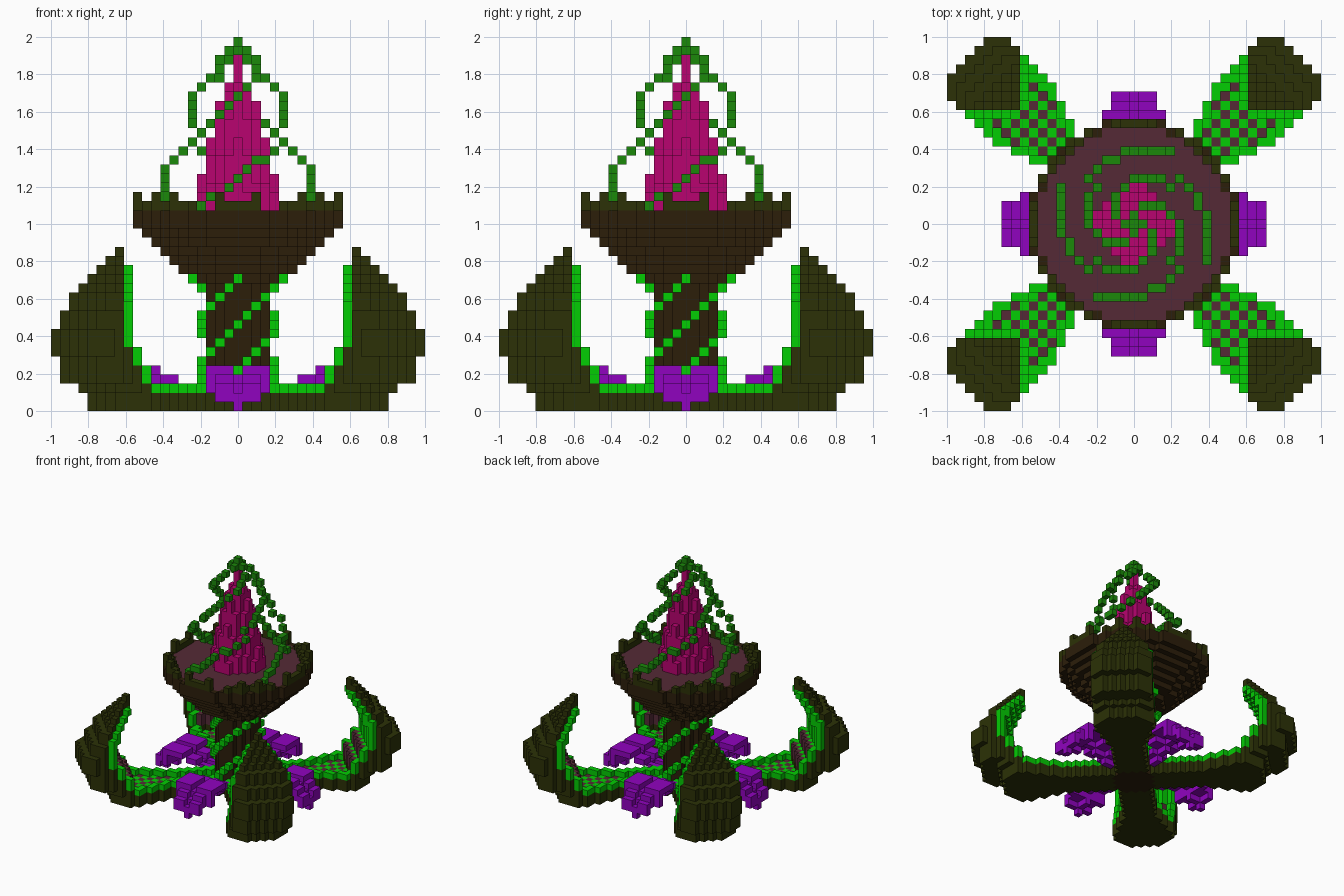
import bpy
import bmesh
import math
from mathutils import Vector

if "Cube" in bpy.data.objects:
    bpy.data.objects.remove(bpy.data.objects["Cube"], do_unlink=True)

UNIT = 2 / 41  # edge of one block


def material(name, rgb):
    m = bpy.data.materials.new(name)
    m.diffuse_color = (*rgb, 1)
    m.use_nodes = True
    bsdf = m.node_tree.nodes["Principled BSDF"]
    bsdf.inputs["Base Color"].default_value = (*rgb, 1)
    bsdf.inputs["Specular IOR Level"].default_value = 0
    return m


BROWN = material("dark brown", (.025, .013, .003))
OLIVE = material("dark olive", (.025, .031, .002))
LIME = material("bright green", (.001, .61, .001))
VINE = material("vine green", (.011, .25, .003))
PINK = material("magenta", (.48, .001, .16))
PURPLE = material("purple", (.28, .001, .52))
MAUVE = material("mauve", (.09, .023, .037))

AXES = [Vector(v) for v in ((1, 0, 0), (0, 1, 0), (0, 0, 1))]


def block_object(name, cells):
    """Turn a {(x, y, z): material} grid into a mesh of its outer block faces."""
    bm = bmesh.new()
    mats = list(dict.fromkeys(cells.values()))
    for cell, mat in cells.items():
        centre = Vector(cell) + AXES[2] / 2
        for i, axis in enumerate(AXES):
            u, v = AXES[(i + 1) % 3] / 2, AXES[(i + 2) % 3] / 2
            for side in (1, -1):
                n = axis * side
                if tuple(int(c) for c in Vector(cell) + n) in cells:
                    continue
                mid = centre + n / 2
                ring = [mid - u - v, mid + u - v, mid + u + v, mid - u + v][::side]
                face = bm.faces.new([bm.verts.new(p * UNIT) for p in ring])
                face.material_index = mats.index(mat)
    bmesh.ops.remove_doubles(bm, verts=bm.verts[:], dist=UNIT / 100)
    mesh = bpy.data.meshes.new(name)
    bm.to_mesh(mesh)
    bm.free()
    for m in mats:
        mesh.materials.append(m)
    obj = bpy.data.objects.new(name, mesh)
    bpy.context.collection.objects.link(obj)
    return obj


def disc(r):
    """Grid cells of a filled circle."""
    return {(x, y) for x in range(-r, r + 1) for y in range(-r, r + 1)
            if x * x + y * y <= (r + .5) ** 2}


def four_way(cells):
    """Repeat cells at every quarter turn about the centre."""
    out = {}
    for (x, y, z), m in cells.items():
        for _ in range(4):
            out[x, y, z] = m
            x, y = -y, x
    return out


# Stem and flaring bowl with a mauve floor
body = {}
for z in range(22):
    radius = 3 if z < 14 else 4 if z == 14 else min(11, z - 9)
    for x, y in disc(radius):
        body[x, y, z] = BROWN
for x, y in disc(10):
    body[x, y, 21] = MAUVE
block_object("stem_and_bowl", body)

# Rim with notches and small battlements
rim = {}
for x, y in disc(11) - disc(10):
    spot = {abs(x), abs(y)}
    if spot not in ({8}, {3, 11}, {4, 10}):
        rim[x, y, 22] = OLIVE
    if spot in ({2, 11}, {7, 9}):
        rim[x, y, 23] = OLIVE
block_object("bowl_rim", rim)

# Spire of columns that get shorter away from the middle
spire = {}
for x, y in disc(4):
    away = (math.hypot(x, y) + abs(x) + abs(y)) / 2
    height = 38 if away == 0 else min(35, round(41 - 4 * away))
    for z in range(22, height + 1):
        spire[x, y, z] = PINK
block_object("spire", spire)

# Vines winding round the stem
stem_vine = {}
for z in range(3, 15):
    a = math.radians(-90 - 18 * (14 - z))
    r = 5 if z == 14 else 4
    stem_vine[round(r * math.cos(a)), round(r * math.sin(a)), z] = LIME
block_object("stem_vines", four_way(stem_vine))

# Vines rising from the bowl floor and meeting over the spire
PATH = [(8, -4), (8, -3), (8, -1), (8, 0), (8, 1), (7, 2), (6, 4), (5, 5),
        (4, 4), (3, 5), (2, 5), (1, 5), (0, 5), (-1, 4), (-2, 3), (-2, 2),
        (-2, 1), (-1, 0), (0, 0)]
top_vine = {(x, y, 22 + i): VINE for i, (x, y) in enumerate(PATH)}
top_vine.update({(8, -2, 23): VINE, (7, 3, 27): VINE, (0, 0, 39): VINE})
block_object("spire_vines", four_way(top_vine))

# Claw legs, layer by layer: outer reach, inner face along the diagonal, half width
LAYERS = ([(16, 0, 6)] * 2 + [(17, 0, 6)] + [(19, 26, 6)] * 2 + [(19, 28, 6), (20, 28, 6)]
          + [(20, 30, 6)] * 2 + [(19, 30, 6)] * 2 + [(18, 29, 6), (18, 29, 5), (17, 28, 4),
             (16, 27, 3), (15, 26, 2), (14, 26, 1), (13, 26, 0)])
legs = {}
stem_cells = disc(3)
for z, (reach, face, half) in enumerate(LAYERS):
    outer = 2 * reach - min(4, reach - 13)
    for x in range(reach + 1):
        for y in range(reach + 1):
            inner, skew, along = min(x, y), abs(x - y), x + y
            width = min(half, max(3, inner - 3))
            if skew > width or not face <= along <= outer or (x, y) in stem_cells:
                continue
            middle = skew < width - 1
            # The arm has a shallow trough with a chequered floor
            if z == 2 and middle and along < 26:
                continue
            lined = along < 26 if z < 3 else along <= face + 1
            mat = LIME if lined and (1 < z < 16 or z == 1 and middle) else OLIVE
            if mat == LIME and z < 7 and middle and along % 2 == 0:
                mat = MAUVE
            legs[x, y, z] = mat
block_object("claw_legs", four_way(legs))

# Drooping petals between the legs, creased along the middle: half width, bottom, top
PETAL = [(1, 2, 2)] * 2 + [(2, 3, 3)] * 2 + [(3, 4, 4)] * 3 + [(3, 2, 4), (2, 2, 3), (2, 1, 2)]
petals = {}
for i, (half, low, high) in enumerate(PETAL):
    for x in range(-half, half + 1):
        crease = 1 if x == 0 else 0
        for z in range(low, high + 1):
            petals[x, -5 - i, z - crease] = PURPLE
block_object("petals", four_way(petals))
